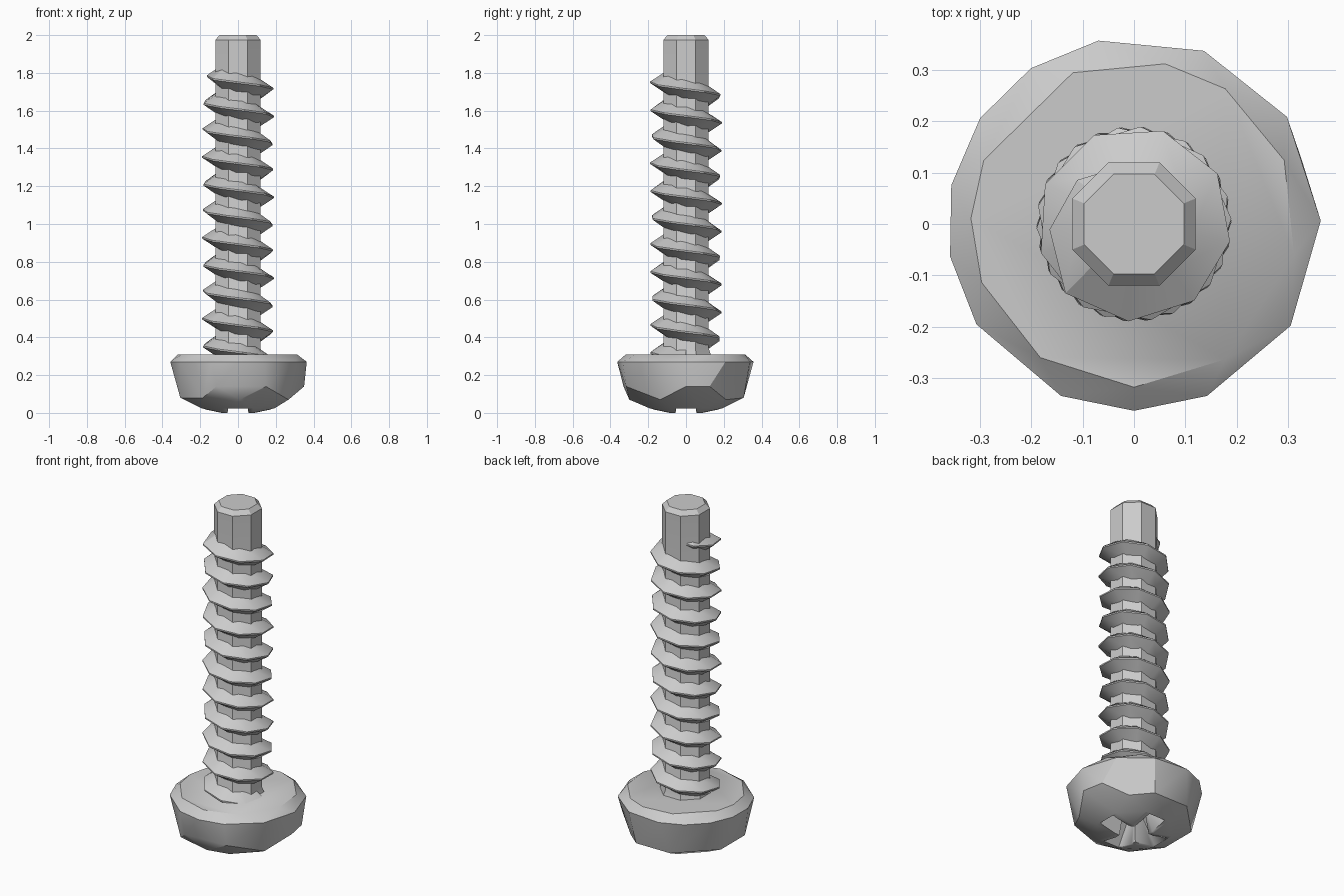
import bpy, bmesh, math
from mathutils import Vector

cube = bpy.data.objects.get("Cube")
if cube:
    bpy.data.objects.remove(cube, do_unlink=True)

steel = bpy.data.materials.new("grey steel")
steel.use_nodes = True
GREY = (0.6, 0.6, 0.6, 1)
steel.diffuse_color = GREY
steel.node_tree.nodes["Principled BSDF"].inputs["Base Color"].default_value = GREY


def finish(bm, name, angle=30):
    bmesh.ops.recalc_face_normals(bm, faces=bm.faces)
    mesh = bpy.data.meshes.new(name)
    bm.to_mesh(mesh)
    bm.free()
    mesh.materials.append(steel)
    obj = bpy.data.objects.new(name, mesh)
    bpy.context.collection.objects.link(obj)
    bpy.ops.object.select_all(action='DESELECT')
    obj.select_set(True)
    bpy.context.view_layer.objects.active = obj
    bpy.ops.object.shade_smooth_by_angle(angle=math.radians(angle))
    return obj


def polar(r, deg, z):
    a = math.radians(deg)
    return Vector((r * math.cos(a), r * math.sin(a), z))


# Head: hull of irregular rings, giving a coarse faceted dome
bm = bmesh.new()
rim = [101, 68, 35, 1, -33, -67, -90, -113, -147.5, -170, 168, 145.5, 123.5]
flat = [157, 112, 79, 56, 23, -11, -56, -90, -125, -159, 178]
points = [polar(0.364, a, 0.27) for a in rim]
points += [polar(0.318, a, 0.31) for a in flat]
points += [polar(0.35, a, 0.14) for a in (0, 21, -65, -109)]
points += [polar(0.325, a, 0.08) for a in (70, 110, 160, 200, 235)]
points += [polar(0.30, a, 0.07) for a in (-27, 45, -88)]
points += [polar(0.21, 22.5 + 45 * i, 0.025) for i in range(8)]
points += [polar(0.11, 45 * i, 0.0) for i in range(8)]
for p in points:
    bm.verts.new(p)
hull = bmesh.ops.convex_hull(bm, input=bm.verts)
bmesh.ops.delete(bm, geom=[v for v in bm.verts if not v.link_faces], context='VERTS')
bmesh.ops.dissolve_limit(bm, angle_limit=0.02, verts=bm.verts, edges=bm.edges)
head = finish(bm, "head")


# Cross recess: two tapered blades cut out of the dome
def blade(name, turn):
    bm = bmesh.new()
    bmesh.ops.create_cube(bm, size=2)
    for v in bm.verts:
        low = v.co.z < 0
        x = v.co.x * (0.215 if low else 0.06)
        y = v.co.y * (0.056 if low else 0.035)
        v.co = (y, x, 0) if turn else (x, y, 0)
        v.co.z = -0.01 if low else 0.2
    obj = finish(bm, name)
    obj.hide_render = True
    obj.hide_set(True)
    return obj


for turn, name in enumerate(("recess_cutter_x", "recess_cutter_y")):
    cutter = blade(name, turn)
    bpy.context.view_layer.objects.active = head
    mod = head.modifiers.new(name, 'BOOLEAN')
    mod.operation = 'DIFFERENCE'
    mod.solver = 'EXACT'
    mod.object = cutter
    bpy.ops.object.modifier_apply(modifier=mod.name)
    bpy.data.objects.remove(cutter, do_unlink=True)

# Shank: eight-sided rod with a small chamfer at the tip and a flare at the head
bm = bmesh.new()
profile = [(0.15, 0.29), (0.13, 0.34), (0.13, 1.975), (0.105, 2.0)]
rings = [[bm.verts.new(polar(r, 22.5 + 45 * i, z)) for i in range(8)] for r, z in profile]
for a, b in zip(rings, rings[1:]):
    for i in range(8):
        j = (i + 1) % 8
        bm.faces.new((a[i], a[j], b[j], b[i]))
bm.faces.new(rings[-1])
bm.faces.new(rings[0][::-1])
finish(bm, "shank")

# Thread: triangular ridge climbing clockwise around the shank
bm = bmesh.new()
PITCH, SIDES = 0.1428, 8.7
START, END = 0.0, 10.72
steps = round((END - START) * SIDES)
sections = []
for k in range(steps + 1):
    turn = START + (END - START) * k / steps
    z = 0.285 + PITCH * turn
    fade = min(1, (steps - k) / 3)
    crest = 0.115 + 0.075 * fade
    half = 0.012 + 0.043 * fade
    ring = [(0.112, -half), (crest, -0.004), (crest, 0.004), (0.112, half)]
    sections.append([bm.verts.new(polar(r, -360 * turn, z + dz)) for r, dz in ring])
for a, b in zip(sections, sections[1:]):
    for i in range(4):
        j = (i + 1) % 4
        bm.faces.new((a[i], a[j], b[j], b[i]))
bm.faces.new(sections[0])
bm.faces.new(sections[-1][::-1])
finish(bm, "thread")
